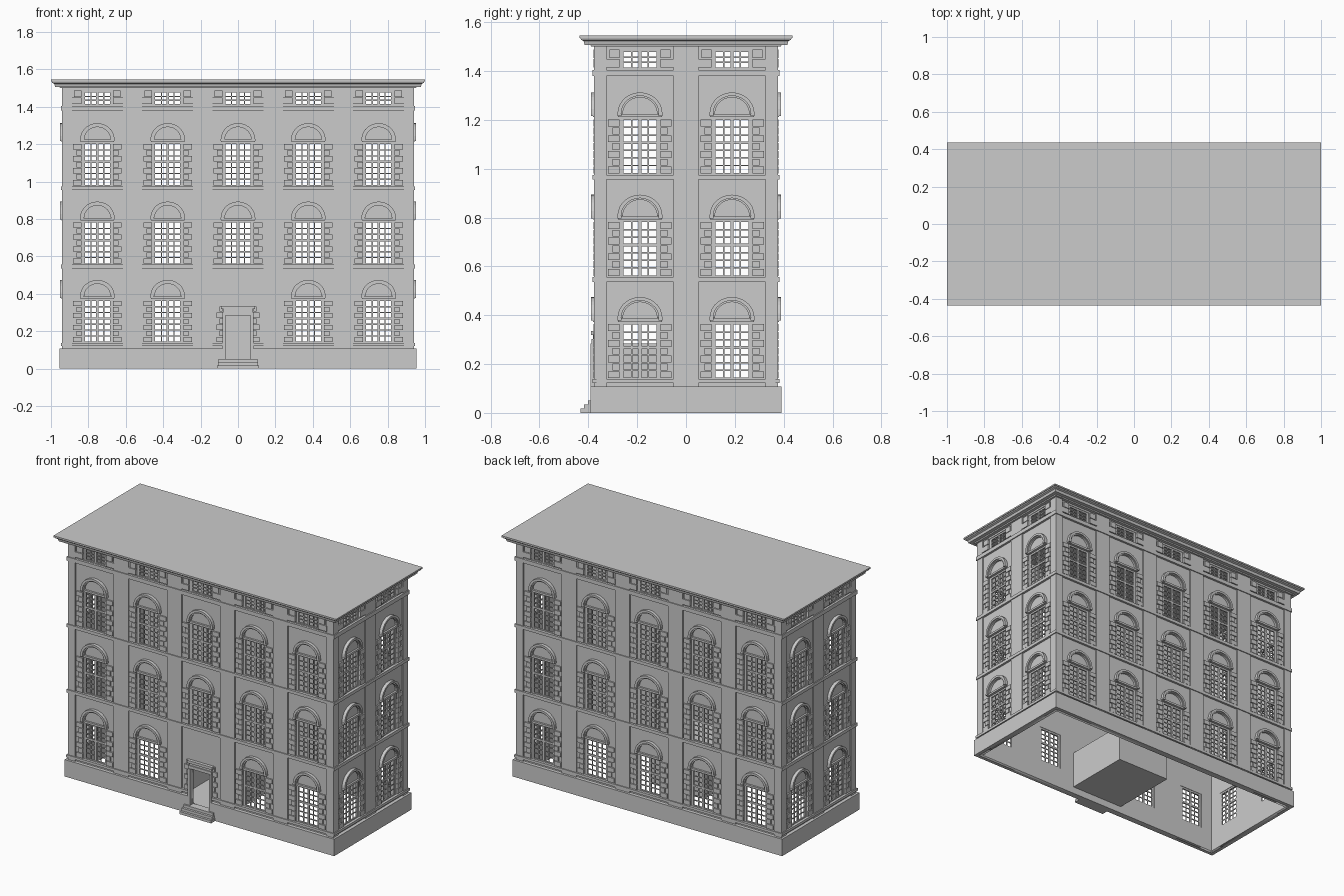
import bpy, bmesh
from math import pi, sin, cos
from mathutils import Matrix, Vector

if "Cube" in bpy.data.objects:
    bpy.data.objects.remove(bpy.data.objects["Cube"])

HX, HY = 0.94, 0.377            # half size of the walls
parts = {}                      # part name -> bmesh


def part(name):
    return parts.setdefault(name, bmesh.new())


def box(name, M, u0, u1, out0, out1, z0, z1):
    """Box on a facade: u along it, out = distance in front of it."""
    T = Matrix.Translation(((u0 + u1) / 2, -(out0 + out1) / 2, (z0 + z1) / 2))
    S = Matrix.Diagonal((u1 - u0, out1 - out0, z1 - z0, 1))
    bmesh.ops.create_cube(part(name), size=1, matrix=M @ T @ S)


def arch(name, M, u, z, r0, r1, out0, out1, n=14):
    """Half ring prism."""
    bm = part(name)
    rings = []
    for i in range(n + 1):
        a = pi * i / n
        rings.append([bm.verts.new(M @ Vector((u + r * cos(a), -o, z + r * 0.94 * sin(a))))
                      for r, o in ((r0, out0), (r0, out1), (r1, out1), (r1, out0))])
    for a, b in zip(rings, rings[1:]):
        for k in range(4):
            bm.faces.new((a[k], a[(k + 1) % 4], b[(k + 1) % 4], b[k]))
    bm.faces.new(rings[0])
    bm.faces.new(rings[-1][::-1])


def wall_sheet(M, half, holes):
    """Flat wall with rectangular openings, from a filled 2D curve."""
    cu = bpy.data.curves.new("sheet", 'CURVE')
    cu.dimensions, cu.fill_mode, cu.extrude = '2D', 'BOTH', 0.0085
    for u0, u1, z0, z1 in [(-half + 0.009, half - 0.009, 0, 1.505)] + holes:
        s = cu.splines.new('POLY')
        s.points.add(3)
        for p, (x, y) in zip(s.points, ((u0, z0), (u1, z0), (u1, z1), (u0, z1))):
            p.co = (x, y, 0, 1)
        s.use_cyclic_u = True
    ob = bpy.data.objects.new("sheet", cu)
    bpy.context.scene.collection.objects.link(ob)
    dg = bpy.context.evaluated_depsgraph_get()
    me = bpy.data.meshes.new_from_object(ob.evaluated_get(dg))
    me.transform(M @ Matrix.Translation((0, 0.0165, 0)) @ Matrix.Rotation(pi / 2, 4, 'X'))
    part("walls").from_mesh(me)
    bpy.data.objects.remove(ob)
    bpy.data.meshes.remove(me)


def quoins(M, u, z0, z1, rows, inner, short, long):
    h = (z1 - z0) / rows
    for i in range(rows):
        w = long if i % 2 == 0 else short
        for s in (-1, 1):
            a, b = sorted((u + s * inner, u + s * w))
            box("quoins", M, a, b, -0.01, 0.001, z0 + i * h + 0.002, z0 + (i + 1) * h - 0.002)


def window(M, u, z0, z1, low, high):
    """Frame, mullion, transom and glazing bars; low / high = pane rows."""
    w, fr = 0.083, 0.016
    for s in (-1, 1):
        a, b = sorted((u + s * w, u + s * (w - fr)))
        box("window_frames", M, a, b, -0.022, -0.012, z0, z1)
        box("glazing_bars", M, u + s * 0.034 - 0.003, u + s * 0.034 + 0.003, -0.02, -0.015, z0, z1)
    box("window_frames", M, u - w, u + w, -0.022, -0.012, z1 - 0.011, z1)
    box("window_frames", M, u - w, u + w, -0.022, -0.012, z0, z0 + 0.007)
    box("window_frames", M, u - 0.007, u + 0.007, -0.022, -0.013, z0, z1)
    b0, b1 = z0 + 0.007, z1 - 0.011
    zt = b0 + (b1 - b0) * 0.57 if high else b1
    levels = [b0 + (zt - b0) * i / low for i in range(1, low)]
    if high:
        box("window_frames", M, u - w, u + w, -0.022, -0.013, zt - 0.006, zt + 0.006)
        levels += [zt + (b1 - zt) * i / high for i in range(1, high)]
    for z in levels:
        box("glazing_bars", M, u - 0.068, u + 0.068, -0.02, -0.015, z - 0.003, z + 0.003)


def facade(k, bays, half, dist):
    M = Matrix.Rotation(k * pi / 2, 4, 'Z') @ Matrix.Translation((0, -dist, 0))
    step = 2 * half / bays
    ext = 1 if bays == 5 else 0          # long sides carry the corners
    centres = [(i - (bays - 1) / 2) * step for i in range(bays)]
    holes = []
    for u in centres:
        for floor in range(3):
            z = 0.137 + 0.419 * floor
            if k == 0 and floor == 0 and abs(u) < 0.01:
                holes.append((-0.067, 0.067, 0.05, 0.284))
                continue
            holes.append((u - 0.083, u + 0.083, z, z + 0.236))
            window(M, u, z, z + 0.236, 4, 3)
            quoins(M, u, z + 0.003, z + 0.228, 7, 0.084, 0.112, 0.13)
            # lintel and arched hood
            box("lintels", M, u - 0.09, u + 0.09, -0.01, 0.004, z + 0.236, z + 0.249)
            arch("arch_hoods", M, u, z + 0.251, 0.077, 0.092, -0.01, 0.012)
            arch("arch_hoods", M, u, z + 0.251, 0.070, 0.077, -0.01, 0.005)
            for s in (-1, 1):
                c = u + s * 0.084
                box("arch_hoods", M, c - 0.009, c + 0.009, -0.01, 0.012, z + 0.241, z + 0.252)
        # attic window
        holes.append((u - 0.083, u + 0.083, 1.407, 1.488))
        window(M, u, 1.407, 1.488, 3, 0)
        quoins(M, u, 1.412, 1.49, 2, 0.084, 0.125, 0.14)
    wall_sheet(M, half, holes)
    # pilasters between bays and at the corners
    for i in range(bays + 1):
        c = -half + i * step
        box("pilasters", M, max(c - 0.052, -half), min(c + 0.052, half), -0.01, 0, 0.1, 1.505)
    # plinth and string courses, the lowest ones broken by the door
    gap = 0.082
    e = half + ext * 0.014
    spans = [(-e, -gap), (gap, e)] if k == 0 else [(-e, e)]
    for a, b in spans:
        box("plinth", M, a, b, -0.008, 0.014, 0, 0.108)
        box("string_courses", M, a * 0.993 if abs(a) > gap else a,
            b * 0.993 if abs(b) > gap else b, -0.01, 0.006, 0.122, 0.138)
    e = half + ext * 0.006
    for z0, z1 in ((0.536, 0.556), (0.955, 0.975), (1.38, 1.405)):
        box("string_courses", M, -e, e, -0.01, 0.006, z0, z1)


for k in range(4):
    facade(k, *((5, HX, HY) if k % 2 == 0 else (2, HY, HX)))

# door surround, hood and steps
F = Matrix.Translation((0, -HY, 0))
for a, b in ((-0.082, -0.067), (0.067, 0.082)):
    box("door_surround", F, a, b, -0.02, 0.014, 0.05, 0.284)
box("door_surround", F, -0.082, 0.082, -0.01, 0.01, 0.284, 0.303)
box("door_hood", F, -0.078, 0.078, -0.01, 0.004, 0.303, 0.318)
box("door_hood", F, -0.09, 0.09, -0.01, 0.012, 0.318, 0.335)
quoins(F, 0, 0.14, 0.335, 6, 0.083, 0.1, 0.115)
for i in range(3):
    w = 0.112 - 0.004 * i
    box("steps", F, -w, w, -0.02, 0.055 - 0.015 * i, 0.017 * i, 0.017 * (i + 1))

# entrance hall: box open towards the door
bm = part("entrance_hall")
box("entrance_hall", Matrix(), -0.19, 0.19, -0.09, HY - 0.025, 0.045, 0.285)
bm.normal_update()
bmesh.ops.delete(bm, geom=[f for f in bm.faces if f.normal.y < -0.9], context='FACES')

# roof with moulded cornice
bm = part("roof_cornice")
profile = ((0, 1.5), (0.012, 1.5), (0.014, 1.507), (0.038, 1.507), (0.042, 1.523),
           (0.053, 1.528), (0.055, 1.535), (0.06, 1.535), (0.06, 1.545))
rings = [[bm.verts.new((sx * (HX + o), sy * (HY + o), z))
          for sx, sy in ((-1, -1), (1, -1), (1, 1), (-1, 1))] for o, z in profile]
for a, b in zip(rings, rings[1:]):
    for i in range(4):
        bm.faces.new((a[i], a[(i + 1) % 4], b[(i + 1) % 4], b[i]))
bm.faces.new(rings[0][::-1])
bm.faces.new(rings[-1])

for name, bm in parts.items():
    if name != "entrance_hall":
        bmesh.ops.recalc_face_normals(bm, faces=bm.faces)
    me = bpy.data.meshes.new(name)
    bm.to_mesh(me)
    bm.free()
    bpy.context.scene.collection.objects.link(bpy.data.objects.new(name, me))
